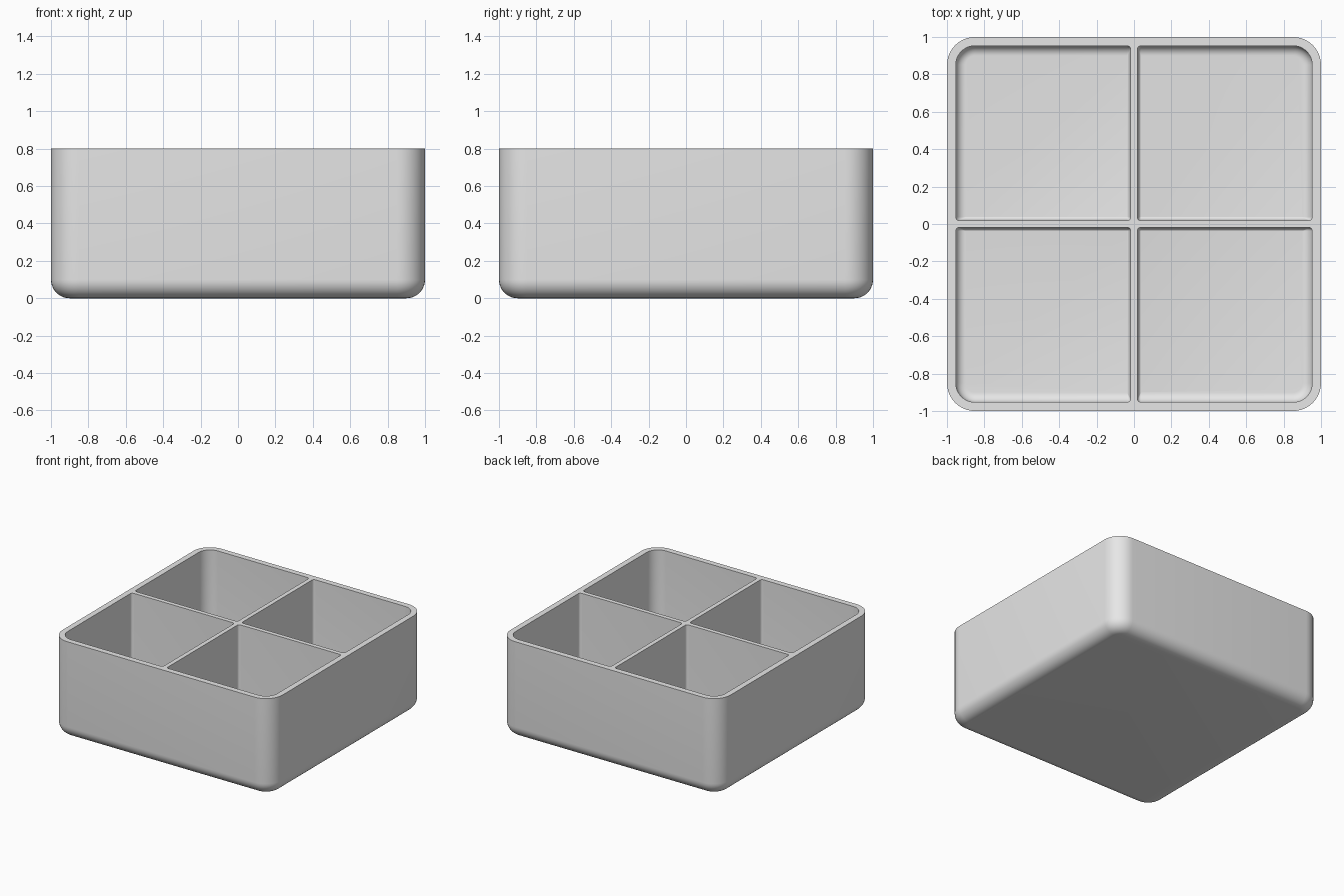
import bpy, bmesh, math

if "Cube" in bpy.data.objects:
    bpy.data.objects.remove(bpy.data.objects["Cube"])

HEIGHT, WALL, HALF_DIVIDER = 0.8, 0.047, 0.018
CORNER_R, BASE_R = 0.15, 0.1      # plan corners and rounded lower edge
SMALL_R = 0.02                    # compartment corners beside the dividers
STEPS = 10

grey = bpy.data.materials.new("light grey plastic")
grey.diffuse_color = (0.8, 0.8, 0.8, 1)
grey.use_nodes = True
grey.node_tree.nodes["Principled BSDF"].inputs["Base Color"].default_value = grey.diffuse_color


def rounded_loop(x0, y0, x1, y1, radii):
    """Rounded rectangle; radii run from the +x+y corner counter-clockwise."""
    corners = [(x1, y1, -1, -1), (x0, y1, 1, -1), (x0, y0, 1, 1), (x1, y0, -1, 1)]
    points = []
    for i, ((cx, cy, sx, sy), r) in enumerate(zip(corners, radii)):
        for k in range(STEPS + 1):
            a = math.radians(90) * (i + k / STEPS)
            points.append((cx + sx * r + r * math.cos(a), cy + sy * r + r * math.sin(a)))
    return points


def loft(name, layers):
    """Closed solid through a stack of (z, loop) layers."""
    bm = bmesh.new()
    rings = [[bm.verts.new((x, y, z)) for x, y in loop] for z, loop in layers]
    n = len(rings[0])
    for low, high in zip(rings, rings[1:]):
        for i in range(n):
            j = (i + 1) % n
            bm.faces.new((low[i], low[j], high[j], high[i]))
    bm.faces.new(rings[0][::-1])
    bm.faces.new(rings[-1])
    bmesh.ops.recalc_face_normals(bm, faces=bm.faces)
    mesh = bpy.data.meshes.new(name)
    bm.to_mesh(mesh)
    bm.free()
    mesh.materials.append(grey)
    obj = bpy.data.objects.new(name, mesh)
    bpy.context.collection.objects.link(obj)
    return obj


def fillet(r):
    """Inset and rise pairs along a quarter-round lower edge."""
    for k in range(STEPS + 1):
        a = math.radians(90) * k / STEPS
        yield r * (1 - math.sin(a)), r * (1 - math.cos(a))


# Outer body with rounded corners and lower edge
layers = []
for inset, rise in fillet(BASE_R):
    s = 1 - inset
    layers.append((rise, rounded_loop(-s, -s, s, s, [CORNER_R - inset] * 4)))
layers.append((HEIGHT, rounded_loop(-1, -1, 1, 1, [CORNER_R] * 4)))
box = loft("divided_box", layers)

# Four compartments, rounded generously at the outer walls and tightly at the dividers
inner_r, floor_r, outer = CORNER_R - WALL, BASE_R - WALL, 1 - WALL
cutters = []
for sx in (-1, 1):
    for sy in (-1, 1):
        def pocket(wide, tight):
            xs = sorted((sx * (outer - wide), sx * (HALF_DIVIDER + tight)))
            ys = sorted((sy * (outer - wide), sy * (HALF_DIVIDER + tight)))
            radii = [max(SMALL_R - tight, 0.001)] * 4
            radii[{(1, 1): 0, (-1, 1): 1, (-1, -1): 2, (1, -1): 3}[sx, sy]] = inner_r - wide
            return rounded_loop(xs[0], ys[0], xs[1], ys[1], radii)
        layers = [(WALL + rise, pocket(inset, inset * SMALL_R / floor_r))
                  for inset, rise in fillet(floor_r)]
        layers.append((HEIGHT + 0.1, pocket(0, 0)))
        cutters.append(loft("compartment_cutter", layers))

# Cut the compartments
for cutter in cutters:
    mod = box.modifiers.new("compartment", 'BOOLEAN')
    mod.operation, mod.solver, mod.object = 'DIFFERENCE', 'EXACT', cutter
    cutter.hide_render = True
bpy.context.view_layer.objects.active = box
box.select_set(True)
for mod in list(box.modifiers):
    bpy.ops.object.modifier_apply(modifier=mod.name)
for cutter in cutters:
    bpy.data.objects.remove(cutter)
bpy.ops.object.shade_smooth_by_angle(angle=math.radians(30))
